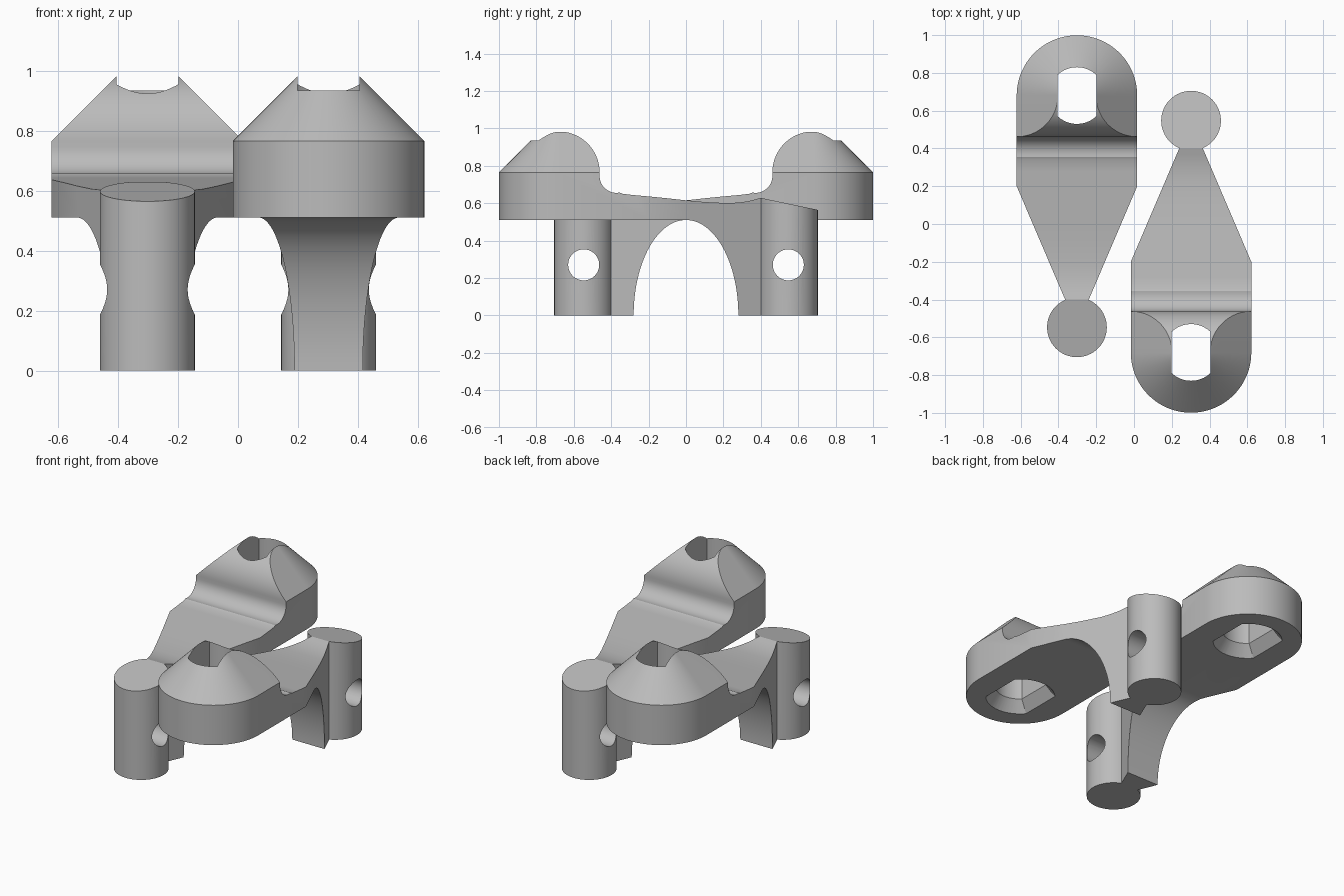
import bpy
import bmesh
from math import pi, cos, sin, acos, radians

default = bpy.data.objects.get("Cube")
if default:
    bpy.data.objects.remove(default)

CX, HEAD_Y, HEAD_R = 0.302, -0.68, 0.319
POST_Y, POST_R = 0.547, 0.158
EAVE, FLOOR = 0.765, 0.51

grey = bpy.data.materials.new("plain grey")
grey.use_nodes = True
COLOUR = (0.5, 0.5, 0.5, 1)
grey.diffuse_color = COLOUR
grey.node_tree.nodes["Principled BSDF"].inputs["Base Color"].default_value = COLOUR


def arc(cx, cy, rx, ry, a, b, n):
    return [(cx + rx * cos(a + (b - a) * i / n), cy + ry * sin(a + (b - a) * i / n))
            for i in range(n + 1)]


def add(name, bm):
    bmesh.ops.recalc_face_normals(bm, faces=bm.faces)
    mesh = bpy.data.meshes.new(name)
    bm.to_mesh(mesh)
    bm.free()
    obj = bpy.data.objects.new(name, mesh)
    bpy.context.collection.objects.link(obj)
    mesh.materials.append(grey)
    return obj


def hull(name, points):
    bm = bmesh.new()
    for p in points:
        bm.verts.new(p)
    out = bmesh.ops.convex_hull(bm, input=bm.verts)
    loose = {g for g in out["geom_interior"] + out["geom_unused"]
             if isinstance(g, bmesh.types.BMVert) and g.is_valid}
    bmesh.ops.delete(bm, geom=list(loose), context='VERTS')
    bmesh.ops.dissolve_limit(bm, angle_limit=radians(0.1), verts=bm.verts, edges=bm.edges)
    return add(name, bm)


def prism_x(name, outline, x0, x1):
    bm = bmesh.new()
    face = bm.faces.new([bm.verts.new((x0, y, z)) for y, z in outline])
    out = bmesh.ops.extrude_face_region(bm, geom=[face])
    moved = [g for g in out["geom"] if isinstance(g, bmesh.types.BMVert)]
    bmesh.ops.translate(bm, verts=moved, vec=(x1 - x0, 0, 0))
    return add(name, bm)


def at(outline, z):
    return [(x, y, z) for x, y in outline]


def slot(r, flat):
    # Circle with its two sides cut flat
    a = acos(flat / r)
    return (arc(CX, HEAD_Y, r, r, a, pi - a, 16) +
            arc(CX, HEAD_Y, r, r, pi + a, 2 * pi - a, 16))


# Plan shape with a 45 degree hipped head
plan = arc(CX, HEAD_Y, HEAD_R, HEAD_R, pi, 2 * pi, 64)
plan += [(CX + HEAD_R, -0.2), (CX + 0.02, 0.5), (CX - 0.02, 0.5), (CX - HEAD_R, -0.2)]
ridge = EAVE + HEAD_R
arm = hull("bracket_arm", at(plan, -0.1) + at(plan, EAVE) +
           [(CX, HEAD_Y, ridge), (CX, -0.3, ridge)])

# Round post
circle = arc(CX, POST_Y, POST_R, POST_R, 0, 2 * pi, 64)[:-1]
post = hull("post_helper", at(circle, -0.1) + at(circle, 0.7))

# Side outline: flat floor, arched leg, sloped post top, sagging arm, round shoulder
side = [(-1.1, FLOOR)]
side += arc(0, 0, 0.28, FLOOR, pi / 2, 0, 32)
side += [(0.8, 0), (0.8, 0.544), (0.4, 0.628), (0.37, 0.62), (0.33, 0.61), (0.28, 0.603),
         (0.22, 0.6), (0.1, 0.606), (0, 0.615), (-0.1, 0.626), (-0.2, 0.636),
         (-0.28, 0.643), (-0.34, 0.65)]
side += arc(-0.372, 0.745, 0.09, 0.09, -pi / 2 + 0.2, -pi, 12)
side += arc(HEAD_Y, EAVE, 0.218, 0.218, 0, pi / 2, 32)
side += [(-1.1, EAVE + 0.218)]
profile = prism_x("profile_helper", side, -0.4, 1)

# Slot through the head, flared at the bottom
opening = hull("slot_helper", at(slot(0.15, 0.103), 0.4) + at(slot(0.15, 0.103), 1.2))
flare = hull("flare_helper", at(slot(0.23, 0.18), FLOOR - 0.035) + at(slot(0.15, 0.103), 0.58))

# Cross hole in the post
pin = prism_x("pin_helper", arc(POST_Y, 0.27, 0.083, 0.083, 0, 2 * pi, 48)[:-1], -0.2, 0.8)

steps = ((post, 'UNION'), (profile, 'INTERSECT'), (opening, 'DIFFERENCE'),
         (flare, 'DIFFERENCE'), (pin, 'DIFFERENCE'))
for helper, operation in steps:
    mod = arm.modifiers.new(helper.name, 'BOOLEAN')
    mod.object, mod.operation, mod.solver = helper, operation, 'EXACT'

# Bake the result and drop the helpers
graph = bpy.context.evaluated_depsgraph_get()
mesh = bpy.data.meshes.new_from_object(arm.evaluated_get(graph))
arm.modifiers.clear()
arm.data = mesh
for helper, _ in steps:
    bpy.data.objects.remove(helper)

bpy.ops.object.select_all(action='DESELECT')
arm.select_set(True)
bpy.context.view_layer.objects.active = arm
bpy.ops.object.shade_smooth_by_angle(angle=radians(25))

# Matching bracket turned half way round
arm.name = "left_bracket"
twin = bpy.data.objects.new("right_bracket", arm.data)
bpy.context.collection.objects.link(twin)
twin.rotation_euler.z = pi
